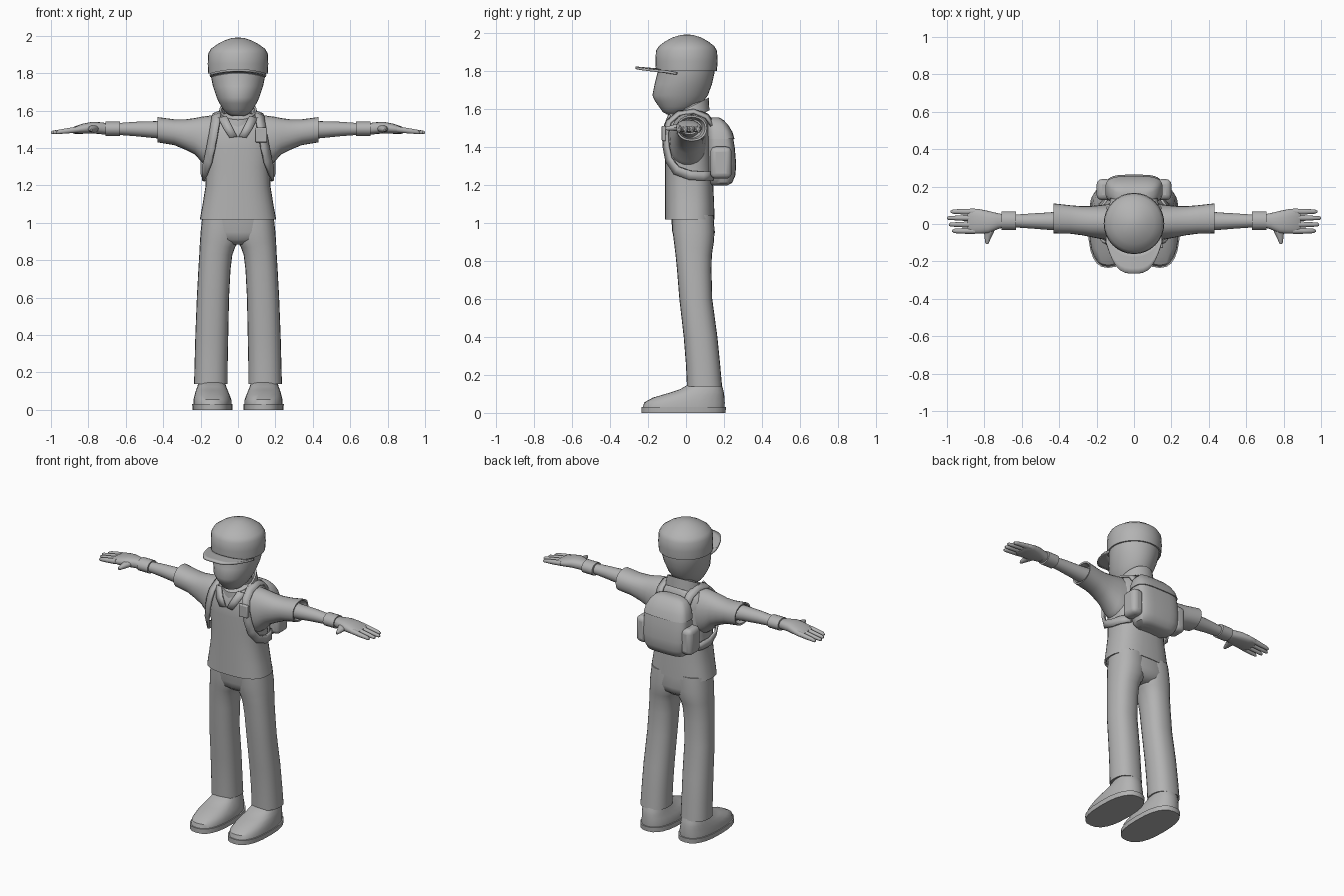
import bpy, bmesh, math
from mathutils import Vector

grey = bpy.data.materials.new("plain grey")
grey.diffuse_color = (0.45, 0.45, 0.45, 1)


def finish(name, bm, mirror=False, thick=0, bevel=0, normals=True):
    if normals:
        bmesh.ops.recalc_face_normals(bm, faces=bm.faces)
    me = bpy.data.meshes.new(name)
    bm.to_mesh(me)
    bm.free()
    me.materials.append(grey)
    ob = bpy.data.objects.new(name, me)
    bpy.context.collection.objects.link(ob)
    bpy.ops.object.select_all(action='DESELECT')
    ob.select_set(True)
    bpy.context.view_layer.objects.active = ob
    bpy.ops.object.shade_smooth_by_angle(angle=math.radians(40))
    if thick:
        m = ob.modifiers.new("thickness", 'SOLIDIFY')
        m.thickness, m.offset = thick, 0
    if bevel:
        m = ob.modifiers.new("round", 'BEVEL')
        m.width, m.segments = bevel, 3
    if mirror:
        ob.modifiers.new("mirror", 'MIRROR').use_clip = False
    return ob


def loft(name, rings, axis='z', power=2.0, n=24, mirror=False, tilt=0):
    """Rings are (t, a0, a1, b0, b1): position on the axis, then the cross-section extents."""
    bm = bmesh.new()
    loops = []
    for t, a0, a1, b0, b1 in rings:
        loop = []
        for i in range(n):
            w = 2 * math.pi * i / n
            c, s = math.cos(w), math.sin(w)
            a = (a0 + a1) / 2 + (a1 - a0) / 2 * math.copysign(abs(c) ** (2 / power), c)
            b = (b0 + b1) / 2 + (b1 - b0) / 2 * math.copysign(abs(s) ** (2 / power), s)
            co = {'z': (a, b, t + tilt * b), 'x': (t, a, b), 'y': (a, t, b)}[axis]
            loop.append(bm.verts.new(co))
        loops.append(loop)
    for p, q in zip(loops, loops[1:]):
        for i in range(n):
            j = (i + 1) % n
            bm.faces.new((p[i], p[j], q[j], q[i]))
    bm.faces.new(loops[0])
    bm.faces.new(loops[-1])
    return finish(name, bm, mirror)


def box(name, x, y, z, bevel, mirror=False):
    bm = bmesh.new()
    bmesh.ops.create_cube(bm, size=1)
    for v in bm.verts:
        v.co = [sum(r) / 2 + k * (r[1] - r[0]) for k, r in zip(v.co, (x, y, z))]
    return finish(name, bm, mirror, bevel=bevel)


def strip(name, rows, thick, mirror=False):
    bm = bmesh.new()
    rows = [[bm.verts.new(p) for p in row] for row in rows]
    for p, q in zip(rows, rows[1:]):
        for i in range(len(p) - 1):
            bm.faces.new((p[i], p[i + 1], q[i + 1], q[i]))
    return finish(name, bm, mirror, thick)


# Shoes
loft("shoe_sole", [(0, .03, .243, -.235, .208), (.03, .03, .245, -.235, .21)], power=2.5, mirror=True)
loft("shoe_upper", [(.03, .036, .239, -.228, .203), (.055, .036, .238, -.22, .204),
                    (.08, .045, .232, -.175, .202), (.105, .055, .225, -.09, .2),
                    (.125, .063, .217, -.03, .195), (.15, .07, .21, .012, .187)], power=2.4, mirror=True)

# Trousers: open hem, legs joining at the hips
loft("trouser_leg", [(.17, .068, .222, .018, .178), (.14, .066, .224, .016, .18),
                     (.138, .055, .235, .005, .19), (.25, .055, .232, .0, .18),
                     (.4, .052, .228, -.012, .165), (.6, .048, .22, -.035, .138),
                     (.75, .04, .212, -.047, .134), (.83, .03, .207, -.055, .136),
                     (.87, .015, .205, -.06, .142), (.895, .0, .204, -.063, .146),
                     (.95, -.01, .2, -.07, .15), (1.04, -.01, .19, -.07, .145)], power=2.3, mirror=True)
loft("trouser_hips", [(.885, -.05, .05, -.03, .11), (.91, -.15, .15, -.06, .14),
                      (.95, -.195, .195, -.072, .152), (1.06, -.18, .18, -.08, .14)], power=2.5)

# Shirt body with open hem
loft("shirt_body", [(1.05, -.185, .185, -.09, .135), (1.02, -.193, .193, -.1, .142),
                    (1.018, -.204, .204, -.11, .15), (1.1, -.189, .189, -.11, .148),
                    (1.2, -.173, .173, -.11, .143), (1.3, -.17, .17, -.11, .14),
                    (1.4, -.182, .182, -.11, .135), (1.48, -.185, .185, -.108, .13),
                    (1.53, -.17, .17, -.092, .122), (1.565, -.13, .13, -.07, .115),
                    (1.585, -.08, .08, -.04, .1)], power=2.6, n=32)
loft("shirt_sleeve", [(.08, -.09, .11, 1.27, 1.57), (.15, -.085, .105, 1.29, 1.573),
                      (.19, -.078, .1, 1.32, 1.568), (.23, -.07, .096, 1.365, 1.56),
                      (.28, -.06, .095, 1.39, 1.553), (.34, -.052, .1, 1.415, 1.553),
                      (.43, -.05, .11, 1.43, 1.565), (.428, -.04, .1, 1.44, 1.555),
                      (.39, -.035, .085, 1.445, 1.545)], axis='x', power=2.2, mirror=True)

# Arms, wrist bands, hands
loft("forearm", [(.38, -.035, .07, 1.447, 1.545), (.45, -.032, .062, 1.453, 1.543),
                 (.55, -.024, .056, 1.463, 1.54), (.64, -.018, .05, 1.47, 1.533),
                 (.73, -.016, .05, 1.473, 1.53)], axis='x', n=20, mirror=True)
loft("wrist_band", [(.632, -.02, .055, 1.472, 1.533), (.632, -.031, .067, 1.463, 1.542),
                    (.708, -.031, .067, 1.463, 1.542), (.708, -.02, .055, 1.472, 1.533)],
     axis='x', n=20, mirror=True)
loft("palm", [(.69, -.016, .05, 1.473, 1.53), (.73, -.028, .058, 1.475, 1.537),
              (.78, -.05, .07, 1.477, 1.54), (.83, -.052, .08, 1.476, 1.53),
              (.875, -.05, .083, 1.476, 1.515), (.89, -.04, .075, 1.482, 1.506)],
     axis='x', power=2.4, n=20, mirror=True)
for i, (y, tip) in enumerate([(-.037, .972), (-.003, .99), (.032, 1.0), (.066, .98)]):
    loft(f"finger_{i + 1}", [(.85, y - .016, y + .016, 1.483, 1.517),
                             (.91, y - .015, y + .015, 1.477, 1.507),
                             (.96, y - .012, y + .012, 1.474, 1.498),
                             (tip - .008, y - .01, y + .01, 1.473, 1.493),
                             (tip, y - .005, y + .005, 1.477, 1.488)], axis='x', n=10, mirror=True)
loft("thumb", [(-.01, .735, .81, 1.482, 1.53), (-.045, .75, .802, 1.482, 1.522),
               (-.08, .767, .798, 1.484, 1.512), (-.1, .775, .795, 1.486, 1.507),
               (-.108, .78, .79, 1.49, 1.503)], axis='y', n=10, mirror=True)

# Neck, tilted collar and lapels
loft("neck", [(1.5, -.075, .075, -.05, .1), (1.66, -.07, .07, -.05, .09)])
loft("collar", [(1.54, -.095, .095, -.085, .105), (1.53, -.118, .118, -.1, .123),
                (1.598, -.1, .1, -.095, .12), (1.598, -.088, .088, -.083, .108),
                (1.55, -.08, .08, -.075, .1)], tilt=.5)
strip("lapel", [[(.06, -.088, 1.57), (.105, -.07, 1.56)],
                [(.03, -.112, 1.51), (.075, -.112, 1.5)],
                [(.004, -.117, 1.46), (.045, -.12, 1.455)]], .01, mirror=True)

# Head with pointed face
loft("head", [(1.57, -.03, .03, -.1, -.04), (1.582, -.058, .058, -.122, .01),
              (1.61, -.082, .082, -.142, .065), (1.64, -.1, .1, -.163, .092),
              (1.67, -.114, .114, -.177, .115), (1.73, -.134, .134, -.165, .137),
              (1.79, -.146, .146, -.15, .15), (1.87, -.148, .148, -.148, .152)], n=32)

# Cap and visor
loft("cap_crown", [(1.84, -.149, .149, -.149, .152), (1.798, -.15, .15, -.15, .153),
                   (1.798, -.159, .159, -.158, .162), (1.85, -.162, .162, -.161, .167),
                   (1.905, -.159, .159, -.158, .163), (1.93, -.145, .145, -.142, .148),
                   (1.955, -.11, .11, -.108, .115), (1.975, -.072, .072, -.07, .078),
                   (1.987, -.035, .035, -.03, .04), (1.99, -.01, .01, -.005, .015)], n=32)
visor = []
for k in range(5):
    f, row = k / 4, []
    for i in range(17):
        a = math.radians(-72 + 9 * i)
        s, c = math.sin(a), math.cos(a)
        y0, y1 = -.15 * c, -.265 + .2 * abs(s) ** 3.2
        row.append((s * (.155 + .003 * f), y0 + (min(y1, y0) - y0) * f, 1.806 + .01 * f - .024 * s * s))
    visor.append(row)
strip("cap_visor", visor, .012)

# Backpack body, lid and side pockets
pack = [(1.195, .1, .13, .215), (1.21, .13, .12, .243), (1.25, .147, .112, .26),
        (1.31, .152, .11, .264), (1.4, .152, .11, .256), (1.445, .147, .11, .248)]
lid = [(1.44, .14, .115, .24), (1.44, .153, .108, .256), (1.48, .145, .108, .243),
       (1.515, .128, .11, .222), (1.54, .105, .115, .198), (1.553, .07, .125, .175)]
for name, part in (("backpack_body", pack), ("backpack_lid", lid)):
    loft(name, [(z, -r, r, a, b) for z, r, a, b in part], power=3.5, n=32)
box("backpack_side_pocket", (.12, .2), (.128, .24), (1.232, 1.4), .028, mirror=True)

# Shoulder straps following the chest and passing under the arms
path = [Vector(p) for p in [(.1, .15, 1.5), (.105, .11, 1.56), (.11, .04, 1.588), (.115, -.04, 1.575),
                            (.122, -.092, 1.53), (.132, -.108, 1.47), (.145, -.105, 1.4),
                            (.16, -.09, 1.33), (.178, -.05, 1.275), (.186, .02, 1.25),
                            (.175, .09, 1.245), (.14, .14, 1.245)]]
rows = []
for i, p in enumerate(path):
    tangent = path[min(i + 1, len(path) - 1)] - path[max(i - 1, 0)]
    out = Vector((p.x * .5, p.y - .02, max(0, p.z - 1.45)))
    side = tangent.cross(out).normalized() * .024
    rows.append([p - side, p + side])
strip("backpack_strap", rows, .014, mirror=True)
box("strap_pouch", (.093, .155), (-.128, -.106), (1.43, 1.51), .006)
